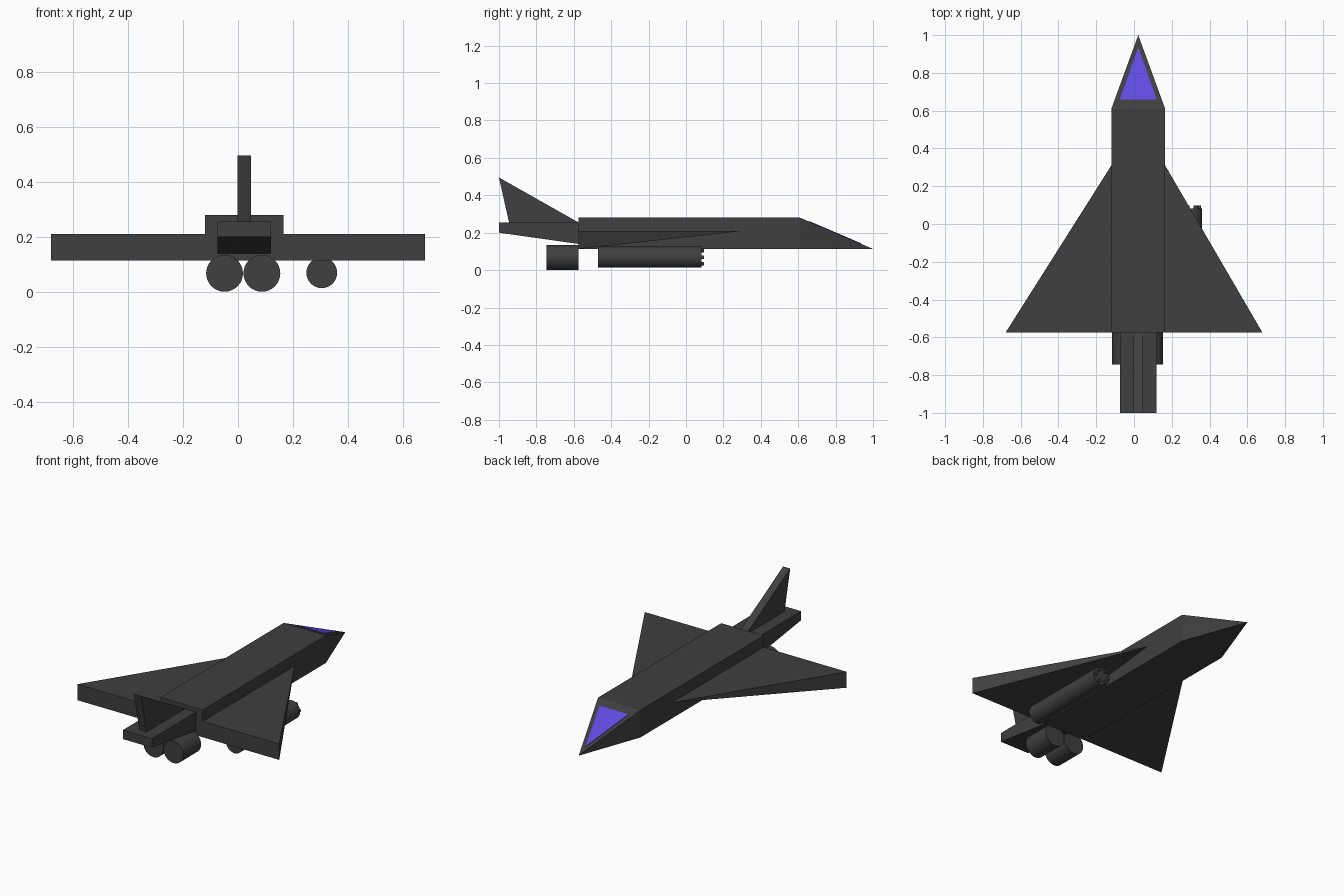
import bpy, bmesh, math
from mathutils import Matrix, Vector

if "Cube" in bpy.data.objects:
    bpy.data.objects.remove(bpy.data.objects["Cube"])


def material(name, rgb):
    m = bpy.data.materials.new(name)
    m.diffuse_color = (*rgb, 1)
    m.use_nodes = True
    m.node_tree.nodes["Principled BSDF"].inputs["Base Color"].default_value = m.diffuse_color
    return m


GREY = material("dark grey", (0.05, 0.05, 0.05))
PURPLE = material("violet glass", (0.12, 0.07, 0.75))


def finish(name, bm, mat):
    bmesh.ops.recalc_face_normals(bm, faces=bm.faces[:])
    me = bpy.data.meshes.new(name)
    bm.to_mesh(me)
    bm.free()
    me.materials.append(mat)
    ob = bpy.data.objects.new(name, me)
    bpy.context.collection.objects.link(ob)
    return ob


def hull(name, pts, mat=GREY):
    """Flat-sided solid spanned by a few corner points."""
    bm = bmesh.new()
    verts = [bm.verts.new(p) for p in pts]
    bmesh.ops.convex_hull(bm, input=verts)
    bmesh.ops.dissolve_limit(bm, angle_limit=0.01, verts=bm.verts[:], edges=bm.edges[:])
    return finish(name, bm, mat)


def slab(name, profile, x0, x1):
    """Side profile of (y, z) points extruded across x."""
    return hull(name, [(x, y, z) for x in (x0, x1) for y, z in profile])


def tube(bm, x, z, r, y0, y1, sides):
    mat = Matrix.Translation((x, (y0 + y1) / 2, z)) @ Matrix.Rotation(math.pi / 2, 4, 'X')
    bmesh.ops.create_cone(bm, cap_ends=True, segments=sides, radius1=r, radius2=r,
                          depth=y1 - y0, matrix=mat)


def smooth(ob):
    bpy.ops.object.select_all(action='DESELECT')
    ob.select_set(True)
    bpy.context.view_layer.objects.active = ob
    bpy.ops.object.shade_smooth_by_angle(angle=math.radians(35))


CX = 0.0225                 # centre line of the fuselage
L, R = -0.12, 0.165         # fuselage sides
BOT, TOP = 0.113, 0.28
REAR, FRONT = -0.575, 0.61

# fuselage and nose
slab("fuselage", [(REAR, BOT), (REAR, TOP), (FRONT, TOP), (FRONT, BOT)], L, R)
hull("nose", [(x, FRONT, z) for x in (L, R) for z in (BOT, TOP)] + [(CX, 1.0, BOT)])


# canopy: thin triangular plate on the sloping nose
def on_nose(x, y, lift):
    return (x, y, TOP - (TOP - BOT) * (y - FRONT) / (1.0 - FRONT) + lift)


hull("canopy", [on_nose(x, y, h) for h in (-0.002, 0.003)
                for x, y in ((CX - 0.098, 0.66), (CX + 0.098, 0.66), (CX, 0.935))], PURPLE)

# wedge wings: thick trailing edge, sharp front root
for side, root, tip in (("left", L, -0.68), ("right", R, 0.68)):
    hull(side + "_wing", [(x, REAR, z) for x in (root, tip) for z in (BOT, 0.21)]
         + [(root, 0.31, 0.21)])

# tail boom and fin
slab("tail_boom", [(REAR, 0.14), (REAR, 0.255), (-1.0, 0.255), (-1.0, 0.2)],
     CX - 0.0975, CX + 0.0975)
slab("tail_fin", [(REAR, 0.255), (-0.945, 0.25), (-1.0, 0.495)], CX - 0.024, CX + 0.024)

# twin engines
for side, x in (("left", -0.049), ("right", 0.087)):
    bm = bmesh.new()
    tube(bm, x, 0.067, 0.067, -0.745, REAR, 32)
    smooth(finish(side + "_engine", bm, GREY))

# rotary gun under the right wing
bm = bmesh.new()
tube(bm, 0.305, 0.069, 0.056, -0.47, 0.083, 32)
smooth(finish("gun_pod", bm, GREY))
bm = bmesh.new()
for i in range(6):
    a = i * math.pi / 3
    tube(bm, 0.305 + 0.041 * math.cos(a), 0.069 + 0.041 * math.sin(a), 0.01, 0.07, 0.097, 12)
smooth(finish("gun_barrels", bm, GREY))
